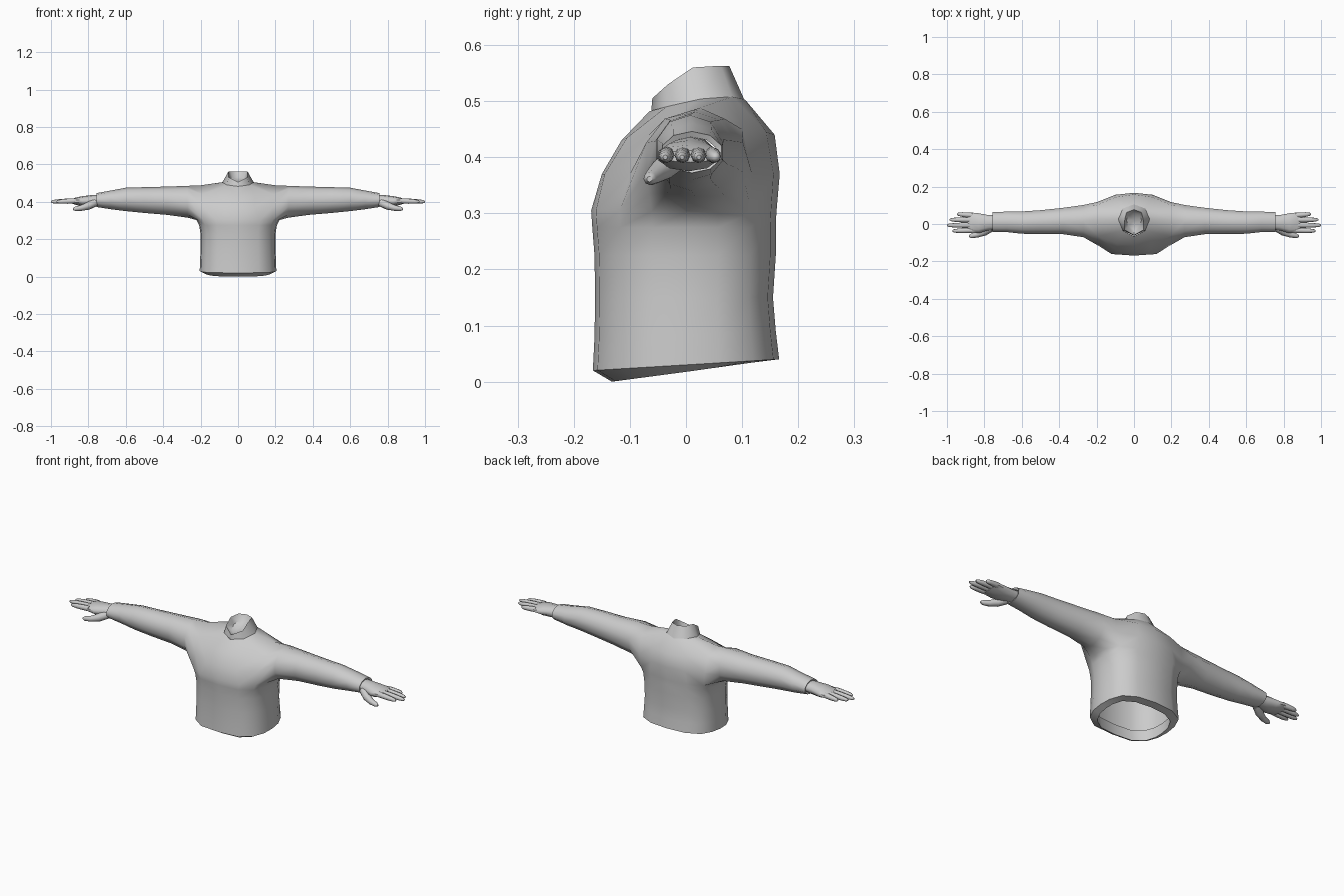
import bpy, bmesh, math
from mathutils import Vector

if "Cube" in bpy.data.objects:
    bpy.data.objects.remove(bpy.data.objects["Cube"])


def finish(name, bm, angle=60, mirror=True):
    bmesh.ops.recalc_face_normals(bm, faces=bm.faces)
    me = bpy.data.meshes.new(name)
    bm.to_mesh(me)
    bm.free()
    ob = bpy.data.objects.new(name, me)
    bpy.context.collection.objects.link(ob)
    bpy.ops.object.select_all(action='DESELECT')
    ob.select_set(True)
    bpy.context.view_layer.objects.active = ob
    if mirror:
        m = ob.modifiers.new("Mirror", 'MIRROR')
        m.use_clip = True
        m.merge_threshold = 0.0005
        bpy.ops.object.modifier_apply(modifier="Mirror")
    bpy.ops.object.shade_smooth_by_angle(angle=math.radians(angle))
    return ob


def bridge(bm, a, b, closed=True):
    n = len(a)
    for i in range(n if closed else n - 1):
        j = (i + 1) % n
        bm.faces.new((a[i], a[j], b[j], b[i]))


def arm_ring(bm, x, top, bot, front, back, n=10):
    cy, ry = (front + back) / 2, (back - front) / 2
    cz, rz = (top + bot) / 2, (top - bot) / 2
    return [bm.verts.new((x, cy - ry * math.sin(2 * math.pi * i / n),
                          cz - rz * math.cos(2 * math.pi * i / n))) for i in range(n)]


def tube(bm, pts, radii, n=8):
    rings = []
    for i, p in enumerate(pts):
        d = (Vector(pts[min(i + 1, len(pts) - 1)]) - Vector(pts[max(i - 1, 0)])).normalized()
        u = d.cross(Vector((0, 0, 1))).normalized()
        v = u.cross(d)
        rings.append([bm.verts.new(Vector(p) + radii[i] * (u * math.cos(t) + v * math.sin(t)))
                      for t in (2 * math.pi * k / n for k in range(n))])
    for a, b in zip(rings, rings[1:]):
        bridge(bm, a, b)
    bm.faces.new(rings[0])
    bm.faces.new(rings[-1])


# Jumper: lower torso as half rings, front centre round to back centre
bm = bmesh.new()
half = [(0, -1), (.54, -.95), (.84, -.7), (.97, -.36), (1, 0), (.97, .36), (.84, .72), (.5, .94), (0, 1)]
rows = [  # z front, z back, half width, y front, y back
    (.06, .08, .175, -.14, .14), (0, .035, .175, -.132, .125), (.02, .04, .205, -.166, .166),
    (.08, .09, .203, -.163, .16), (.15, .15, .2, -.162, .155), (.225, .225, .2, -.163, .16),
    (.275, .275, .208, -.167, .16), (.305, .30, .222, -.169, .161)]
rings = []
for zf, zb, w, yf, yb in rows:
    rings.append([bm.verts.new((u * w, v * (yb if v > 0 else -yf), zf + (zb - zf) * (v + 1) / 2))
                  for u, v in half])
for a, b in zip(rings, rings[1:]):
    bridge(bm, a, b, False)

# Chest, back and shoulder yoke around the armhole
V = lambda pts: [bm.verts.new(p) for p in pts]
f0, b0 = rings[-1][:3], rings[-1][6:]
f1 = V([(0, -.15, .37), (.09, -.145, .37), (.185, -.1, .37)])
f2 = V([(0, -.115, .43), (.09, -.105, .435), (.19, -.066, .44)])
b1 = V([(.195, .118, .37), (.1, .156, .37), (0, .167, .37)])
b2 = V([(.2, .1, .45), (.1, .143, .445), (0, .158, .44)])
s = bm.verts.new((.2, .025, .488))
n = V([(0, -.065, .482), (.06, -.035, .49), (.083, .025, .504), (.06, .083, .508), (0, .105, .503)])
for a, b in ((f0, f1), (f1, f2), (b0, b1), (b1, b2)):
    bridge(bm, a, b, False)
for f in ((f2[0], f2[1], n[1], n[0]), (f2[1], f2[2], n[1]), (f2[2], s, n[2], n[1]),
          (s, b2[0], n[3], n[2]), (b2[0], b2[1], n[3]), (b2[1], b2[2], n[4], n[3])):
    bm.faces.new(f)

# Sleeve grown out of the armhole
r0 = rings[-1]
prev = [r0[4], r0[3], r0[2], f1[2], f2[2], s, b2[0], b1[0], r0[6], r0[5]]
for sec in ((.27, .485, .315, -.075, .106), (.38, .481, .33, -.058, .09), (.5, .478, .34, -.057, .077),
            (.6, .475, .35, -.055, .07), (.68, .46, .36, -.046, .069), (.757, .446, .372, -.045, .066),
            (.752, .436, .382, -.034, .055)):
    ring = arm_ring(bm, *sec)
    bridge(bm, prev, ring)
    prev = ring
finish("jumper", bm)

# Collar: low at the front, high at the back, with the neck hollow inside
bm = bmesh.new()
base = V([(0, -.062, .48), (.06, -.035, .488), (.086, .025, .5), (.06, .083, .505), (0, .105, .5)])
rim = V([(0, -.06, .505), (.05, -.032, .53), (.052, .012, .56), (.04, .062, .563), (0, .077, .563)])
inner = V([(0, -.03, .495), (.03, -.012, .505), (.04, .02, .52), (.03, .05, .53), (0, .06, .53)])
bridge(bm, base, rim, False)
bridge(bm, rim, inner, False)
mid = bm.verts.new((0, .02, .515))
for i in range(4):
    bm.faces.new((inner[i], inner[i + 1], mid))
finish("collar", bm, 50)

# Hands: palm, four fingers and a thumb
bm = bmesh.new()
prev = None
for sec in ((.73, .437, .383, -.03, .05), (.78, .436, .375, -.036, .05), (.83, .43, .375, -.052, .06),
            (.87, .422, .384, -.05, .064), (.89, .412, .391, -.044, .059)):
    ring = arm_ring(bm, *sec)
    if prev:
        bridge(bm, prev, ring)
    prev = ring
bm.faces.new(prev)
for y0, y1, tip in ((-.034, -.037, .97), (-.006, -.007, 1.0), (.022, .023, .985), (.046, .053, .945)):
    x0 = .865
    L = tip - x0
    tube(bm, [(x0 + L * t, y0 + (y1 - y0) * t, .405 - .005 * t) for t in (0, .35, .7, .92, 1)],
         [.014, .014, .012, .009, .004])
tube(bm, [(.765, -.02, .395), (.8, -.042, .378), (.84, -.058, .366), (.87, -.064, .362), (.882, -.065, .361)],
     [.022, .021, .015, .012, .005])
finish("hands", bm)
